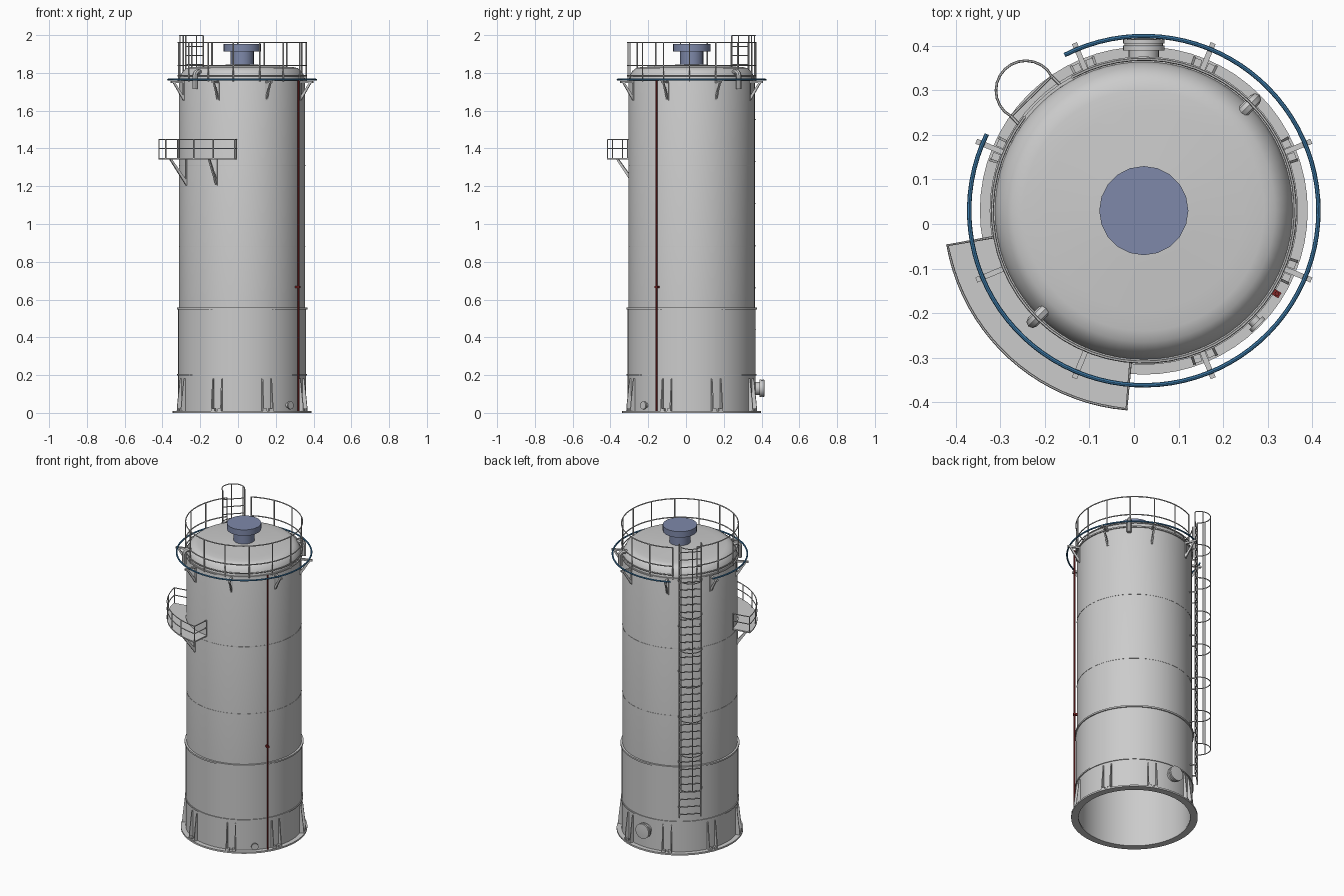
import bpy, bmesh, math
from math import radians, cos, sin
from mathutils import Vector, Matrix

cube = bpy.data.objects.get("Cube")
if cube:
    bpy.data.objects.remove(cube, do_unlink=True)

CX, CY = 0.022, 0.03      # tank axis
R = 0.334                 # shell radius


def material(name, rgb):
    m = bpy.data.materials.new(name)
    m.use_nodes = True
    m.diffuse_color = (*rgb, 1)
    m.node_tree.nodes["Principled BSDF"].inputs["Base Color"].default_value = (*rgb, 1)
    return m


GREY = material("light_grey_steel", (0.6, 0.6, 0.6))
SLATE = material("slate_blue", (0.21, 0.25, 0.4))
BLUE = material("pipe_blue", (0.05, 0.21, 0.42))
RED = material("dark_red", (0.22, 0.02, 0.02))


def polar(r, deg, z, side=0.0):
    """Point at radius and angle round the tank, shifted sideways by side."""
    a = radians(deg)
    return Vector((CX + r * cos(a) - side * sin(a), CY + r * sin(a) + side * cos(a), z))


def finish(name, bm, mat, smooth=True):
    bmesh.ops.recalc_face_normals(bm, faces=bm.faces)
    me = bpy.data.meshes.new(name)
    bm.to_mesh(me)
    bm.free()
    me.materials.append(mat)
    ob = bpy.data.objects.new(name, me)
    bpy.context.collection.objects.link(ob)
    if smooth:
        bpy.ops.object.select_all(action="DESELECT")
        ob.select_set(True)
        bpy.context.view_layer.objects.active = ob
        bpy.ops.object.shade_smooth_by_angle(angle=radians(35))
    return ob


def lathe(name, profile, mat, segs=64, closed=True, matrix=None):
    """Spin an (r, z) profile round the tank axis, or round a given frame."""
    bm = bmesh.new()
    matrix = matrix or Matrix.Translation((CX, CY, 0))
    verts = [bm.verts.new((r, 0, z)) for r, z in profile]
    pairs = list(zip(verts, verts[1:] + verts[:1]))
    edges = [bm.edges.new(p) for p in (pairs if closed else pairs[:-1])]
    bmesh.ops.spin(bm, geom=verts + edges, cent=(0, 0, 0), axis=(0, 0, 1),
                   angle=math.tau, steps=segs, use_duplicate=False)
    bmesh.ops.remove_doubles(bm, verts=bm.verts, dist=1e-5)
    bm.transform(matrix)
    return finish(name, bm, mat)


def band(name, r0, r1, z0, z1, mat=GREY, segs=64):
    return lathe(name, [(r0, z0), (r1, z0), (r1, z1), (r0, z1)], mat, segs)


def fins(name, profile, angles, width, mat=GREY):
    """Radial plates: an (r, z) outline given a width, repeated at angles."""
    bm = bmesh.new()
    for a in angles:
        face = bm.faces.new([bm.verts.new(polar(r, a, z, -width / 2)) for r, z in profile])
        new = bmesh.ops.extrude_face_region(bm, geom=[face])["geom"]
        shift = polar(0, a, 0, width) - polar(0, a, 0)
        bmesh.ops.translate(bm, vec=shift, verts=[v for v in new if isinstance(v, bmesh.types.BMVert)])
    return finish(name, bm, mat, False)


def tubes(name, paths, radius, mat=GREY, res=1):
    """Round bars along several polylines, joined as one mesh."""
    cu = bpy.data.curves.new(name, "CURVE")
    cu.dimensions = "3D"
    cu.bevel_depth, cu.bevel_resolution, cu.use_fill_caps = radius, res, True
    for path in paths:
        sp = cu.splines.new("POLY")
        sp.points.add(len(path) - 1)
        for p, co in zip(sp.points, path):
            p.co = (*co, 1)
    tmp = bpy.data.objects.new(name + "_path", cu)
    bpy.context.collection.objects.link(tmp)
    me = bpy.data.meshes.new_from_object(tmp.evaluated_get(bpy.context.evaluated_depsgraph_get()))
    bpy.data.objects.remove(tmp, do_unlink=True)
    bm = bmesh.new()
    bm.from_mesh(me)
    bpy.data.meshes.remove(me)
    return finish(name, bm, mat)


def arc(r, a0, a1, z, n=40):
    return [polar(r, a0 + (a1 - a0) * i / n, z) for i in range(n + 1)]


def nozzle_frame(deg, z):
    """Frame at the tank axis whose z points outward at the angle."""
    return Matrix.Translation((CX, CY, z)) @ Matrix.Rotation(radians(deg), 4, "Z") @ Matrix.Rotation(radians(90), 4, "Y")


# Shell with open bottom and shallow roof
lathe("tank_shell", [(R + .005, 0), (R + .005, .55), (R, .555), (R, 1.765), (.328, 1.785), (.314, 1.81),
                     (.295, 1.825), (.27, 1.831), (.225, 1.833), (.12, 1.842), (0, 1.846),
                     (0, 1.838), (.225, 1.825), (.29, 1.818), (.325, 1.77), (.328, 0)], GREY, 72)
band("base_flange", .325, .368, 0, .01)
band("lower_band", R, .344, .198, .206)
band("middle_band", R, .346, .548, .558)
band("top_band", R, .341, 1.757, 1.765)
for i, z in enumerate((.88, 1.31)):
    band(f"weld_seam_{i + 1}", R - .002, R + .0015, z - .002, z + .002)

# Base stiffeners in pairs, and ring pipe brackets
spokes = [22.5 + 45 * i for i in range(8)]
fins("base_stiffeners", [(R, .01), (.364, .01), (.361, .05), (.346, .182), (R, .182)],
     [a + d for a in spokes for d in (-4.2, 4.2)], .006)
fins("stiffener_pads", [(.345, .01), (.362, .01), (.362, .024), (.345, .024)],
     [a + d for a in spokes for d in (-2.8, 2.8)], .02)
fins("ring_bracket_arms", [(R, 1.747), (.407, 1.747), (.407, 1.758), (R, 1.758)], spokes, .012)
fins("ring_bracket_braces", [(R, 1.66), (.342, 1.66), (.396, 1.747), (.384, 1.747), (R, 1.675)], spokes, .008)
fins("ring_bracket_plates", [(R, 1.655), (.338, 1.655), (.338, 1.75), (R, 1.75)], spokes, .016)
tubes("blue_ring_pipe", [arc(.392, 154, 477, 1.764, 80)], .005, BLUE, 2)

# Roof vent
lathe("roof_vent", [(0, 1.835), (.062, 1.835), (.062, 1.914), (.1, 1.914), (.1, 1.952), (0, 1.952)],
      SLATE, 20, False)

# Roof railing with a gap at the ladder
posts = [142 + 24 * i for i in range(15)]
tubes("railing_posts", [[polar(.34, a, 1.755), polar(.34, a, 1.96)] for a in posts], .004)
tubes("railing_bars", [arc(.34, 142, 478, z, 56) for z in (1.785, 1.84, 1.96)], .0035)

# Side platform
P0, P1, FLOOR = 190, 265, 1.35
bm = bmesh.new()
outline = arc(.337, P0, P1, FLOOR - .008, 20) + arc(.45, P1, P0, FLOOR - .008, 20)
face = bm.faces.new([bm.verts.new(p) for p in outline])
top = bmesh.ops.extrude_face_region(bm, geom=[face])["geom"]
bmesh.ops.translate(bm, vec=(0, 0, .008), verts=[v for v in top if isinstance(v, bmesh.types.BMVert)])
finish("platform_floor", bm, GREY, False)
fence = [(.34, P0)] + [(.447, P0 + (P1 - P0) * i / 5) for i in range(6)] + [(.34, P1)]
tubes("platform_posts", [[polar(r, a, FLOOR), polar(r, a, 1.447)] for r, a in fence], .0035)
tubes("platform_rails", [[polar(.34, P0, z)] + arc(.447, P0, P1, z, 20) + [polar(.34, P1, z)]
                         for z in (1.4, 1.447)], .003)
fins("platform_braces", [(R, 1.21), (.341, 1.21), (.435, FLOOR - .008), (.422, FLOOR - .008), (R, 1.23)],
     (208, 246), .01)
fins("platform_wall_plates", [(R, 1.205), (.34, 1.205), (.34, FLOOR - .008), (R, FLOOR - .008)], (208, 246), .014)

# Caged ladder
LA, LR, HALF = 134.5, .36, .064
tubes("ladder_stiles", [[polar(LR, LA, .24, s), polar(LR, LA, 2.0 - .005, s)] for s in (-HALF, HALF)], .0045)
tubes("ladder_rungs", [[polar(LR, LA, .26 + .048 * i, -HALF), polar(LR, LA, .26 + .048 * i, HALF)]
                       for i in range(36)], .003)
tubes("ladder_standoffs", [[polar(.325, LA, .3 + .29 * i, s), polar(LR, LA, .3 + .29 * i, s)]
                           for i in range(6) for s in (-HALF, HALF)], .004)


def hoop_point(t, z):
    return polar(.378 + .067 * sin(radians(t)), LA, z, .067 * cos(radians(t)))


hoops = []
for i in range(8):
    z = .44 + .2224 * i
    hoops.append([polar(LR, LA, z, HALF)] + [hoop_point(15 * k, z) for k in range(13)] + [polar(LR, LA, z, -HALF)])
tubes("cage_hoops", hoops, .003)
tubes("cage_straps", [[hoop_point(t, .44), hoop_point(t, 1.997)] for t in (25, 90, 155)], .0028)

# Manhole at the back and small drain at the front
lathe("manhole", [(0, .325), (.034, .325), (.034, .36), (.047, .36), (.047, .371), (.043, .371), (.043, .375),
                  (.047, .375), (.047, .384), (.02, .386), (0, .386)], GREY, 24, False, nozzle_frame(90, .13))
lathe("drain_nozzle", [(0, .325), (.013, .325), (.013, .356), (.021, .356), (.021, .365), (0, .365)],
      GREY, 16, False, nozzle_frame(-45, .04))

# Overflow spouts under the roof edge
bends = [(.3, 1.77)] + [(.331 + .022 * cos(radians(t)), 1.785 + .022 * sin(radians(t)))
                        for t in range(180, -1, -30)] + [(.353, 1.715)]
tubes("overflow_spouts", [[polar(r, a, z) for r, z in bends] for a in (45, 225)], .014, GREY, 2)

# Red riser pipe with clips
tubes("red_riser", [[polar(.352, -32, 0), polar(.352, -32, 1.765)]], .005, RED, 2)
fins("riser_clips", [(R, .66), (.36, .66), (.36, .672), (R, .672)], (-32,), .014, RED)
